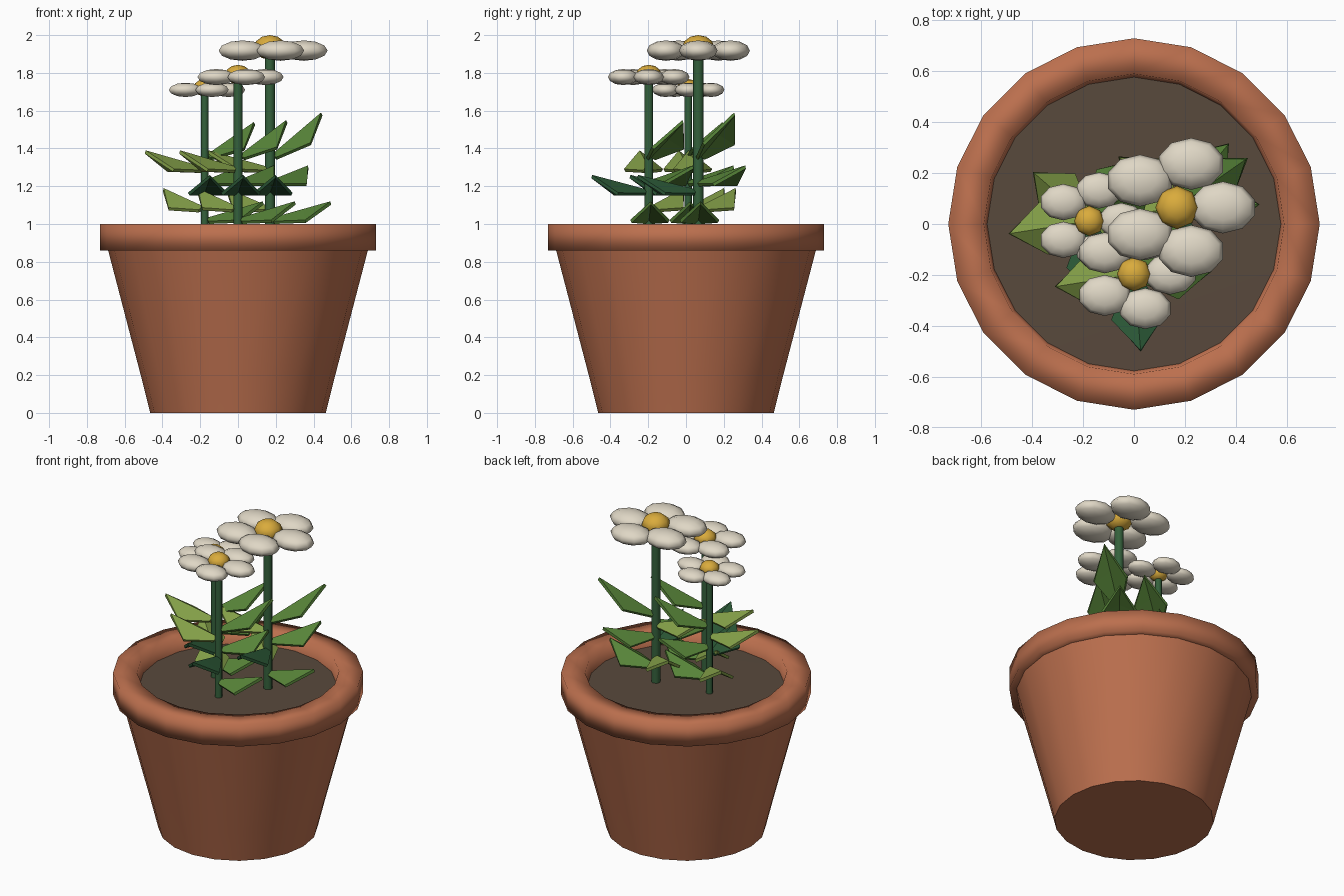
import bpy, bmesh, math
from mathutils import Vector

if "Cube" in bpy.data.objects:
    bpy.data.objects.remove(bpy.data.objects["Cube"])


def material(name, rgb):
    m = bpy.data.materials.new(name)
    m.diffuse_color = (*rgb, 1)
    m.use_nodes = True
    m.node_tree.nodes["Principled BSDF"].inputs["Base Color"].default_value = m.diffuse_color
    return m


TERRACOTTA = material("terracotta", (0.50, 0.16, 0.076))
SOIL = material("soil", (0.098, 0.067, 0.045))
STEM = material("stem_green", (0.035, 0.12, 0.045))
DARK = material("dark_leaf", (0.026, 0.105, 0.04))
MID = material("mid_leaf", (0.095, 0.23, 0.04))
LIGHT = material("light_leaf", (0.23, 0.35, 0.065))
PETAL = material("petal_cream", (0.74, 0.68, 0.56))
YELLOW = material("flower_yellow", (0.70, 0.41, 0.045))


def finish(name, bm, mat, smooth=None):
    bmesh.ops.recalc_face_normals(bm, faces=bm.faces)
    mesh = bpy.data.meshes.new(name)
    bm.to_mesh(mesh)
    bm.free()
    ob = bpy.data.objects.new(name, mesh)
    bpy.context.collection.objects.link(ob)
    mesh.materials.append(mat)
    if smooth is not None:
        bpy.ops.object.select_all(action='DESELECT')
        ob.select_set(True)
        bpy.context.view_layer.objects.active = ob
        bpy.ops.object.shade_smooth_by_angle(angle=math.radians(smooth))
    return ob


def lathe(name, profile, mat, sides=20, smooth=50):
    """Turn (radius, height) points around z; a zero radius closes the end."""
    bm = bmesh.new()
    rings = []
    for r, z in profile:
        if r == 0:
            rings.append([bm.verts.new((0, 0, z))] * sides)
        else:
            rings.append([bm.verts.new((r * math.cos(2 * math.pi * i / sides),
                                        r * math.sin(2 * math.pi * i / sides), z))
                          for i in range(sides)])
    for a, b in zip(rings, rings[1:]):
        for i in range(sides):
            j = (i + 1) % sides
            quad = list(dict.fromkeys((a[i], a[j], b[j], b[i])))
            bm.faces.new(quad)
    return finish(name, bm, mat, smooth)


def ellipsoid(name, center, size, mat, segments=10, rings=6):
    bm = bmesh.new()
    bmesh.ops.create_uvsphere(bm, u_segments=segments, v_segments=rings, radius=1)
    bmesh.ops.scale(bm, vec=size, verts=bm.verts)
    bmesh.ops.translate(bm, vec=center, verts=bm.verts)
    return finish(name, bm, mat, 60)


def leaf(name, x, y, angle, length, z0, z1, mat):
    """Pointed leaf, folded down along its midrib, rising from the stem."""
    out = Vector((math.cos(angle), math.sin(angle), 0))
    side = Vector((-out.y, out.x, 0))
    base = Vector((x, y, 0))

    def point(t, w, drop):
        return base + out * length * t + side * w + Vector((0, 0, z0 + (z1 - z0) * t - drop))

    bm = bmesh.new()
    rib = [bm.verts.new(point(t, 0, 0)) for t in (0.03, 0.55, 1)]
    for s in (-1, 1):
        low = bm.verts.new(point(0.06, s * 0.03, 0.02))
        wide = bm.verts.new(point(0.57, s * 0.105, 0.06))
        bm.faces.new((rib[0], rib[1], wide, low))
        bm.faces.new((rib[1], rib[2], wide))
    ob = finish(name, bm, mat)
    # keep the fold facing up so the thickness grows downwards
    if ob.data.polygons[0].normal.z < 0:
        ob.data.flip_normals()
    mod = ob.modifiers.new("thickness", 'SOLIDIFY')
    mod.thickness = 0.018
    mod.offset = -1


# Pot: tapered body and heavy rim
lathe("pot_body", [(0, 0), (0.465, 0), (0.515, 0.2), (0.69, 0.87)], TERRACOTTA)
lathe("pot_rim", [(0.66, 0.86), (0.73, 0.86), (0.73, 1.0), (0.59, 1.0),
                  (0.575, 0.90)], TERRACOTTA, smooth=95)
lathe("soil", [(0.58, 0.915), (0, 0.92)], SOIL)

# Leaves climb each stem in a spiral: angle, reach, base height, tip height
LEAVES = [(2, 0.32, 1.03, 1.12, MID), (139, 0.30, 1.09, 1.19, LIGHT),
          (275, 0.32, 1.18, 1.26, DARK), (51, 0.32, 1.23, 1.31, MID),
          (189, 0.33, 1.30, 1.39, LIGHT), (35, 0.33, 1.36, 1.59, MID)]

# Flowers: name, x, y, head height, scale, stem radius, leaf scale, tip drop
FLOWERS = [("tall", 0.169, 0.065, 1.918, 1.0, 0.027, 1.0, 0.0),
           ("front", 0.0, -0.197, 1.778, 0.79, 0.023, 0.94, 0.04),
           ("left", -0.176, 0.012, 1.71, 0.7, 0.02, 0.96, 0.05)]

for name, x, y, z, s, stem_r, leaf_s, drop in FLOWERS:
    stem = lathe(name + "_stem", [(0, 0.90), (stem_r, 0.90), (stem_r, z), (0, z)],
                 STEM, sides=8)
    stem.location = (x, y, 0)
    # five petals set in a ring, all stretched sideways
    for k in range(5):
        a = 2 * math.pi * k / 5
        ellipsoid(f"{name}_petal_{k + 1}",
                  (x + 0.18 * s * math.cos(a), y + 0.18 * s * math.sin(a), z),
                  (0.132 * s, 0.102 * s, 0.054 * s), PETAL)
    ellipsoid(name + "_flower_center", (x, y, z + 0.017 * s),
              (0.085 * s, 0.085 * s, 0.065 * s), YELLOW, 8, 6)
    for k, (deg, reach, z0, z1, mat) in enumerate(LEAVES):
        top_drop = drop if k == 5 else 0
        leaf(f"{name}_leaf_{k + 1}", x, y, math.radians(deg), reach * leaf_s,
             z0, z1 - top_drop, mat)
